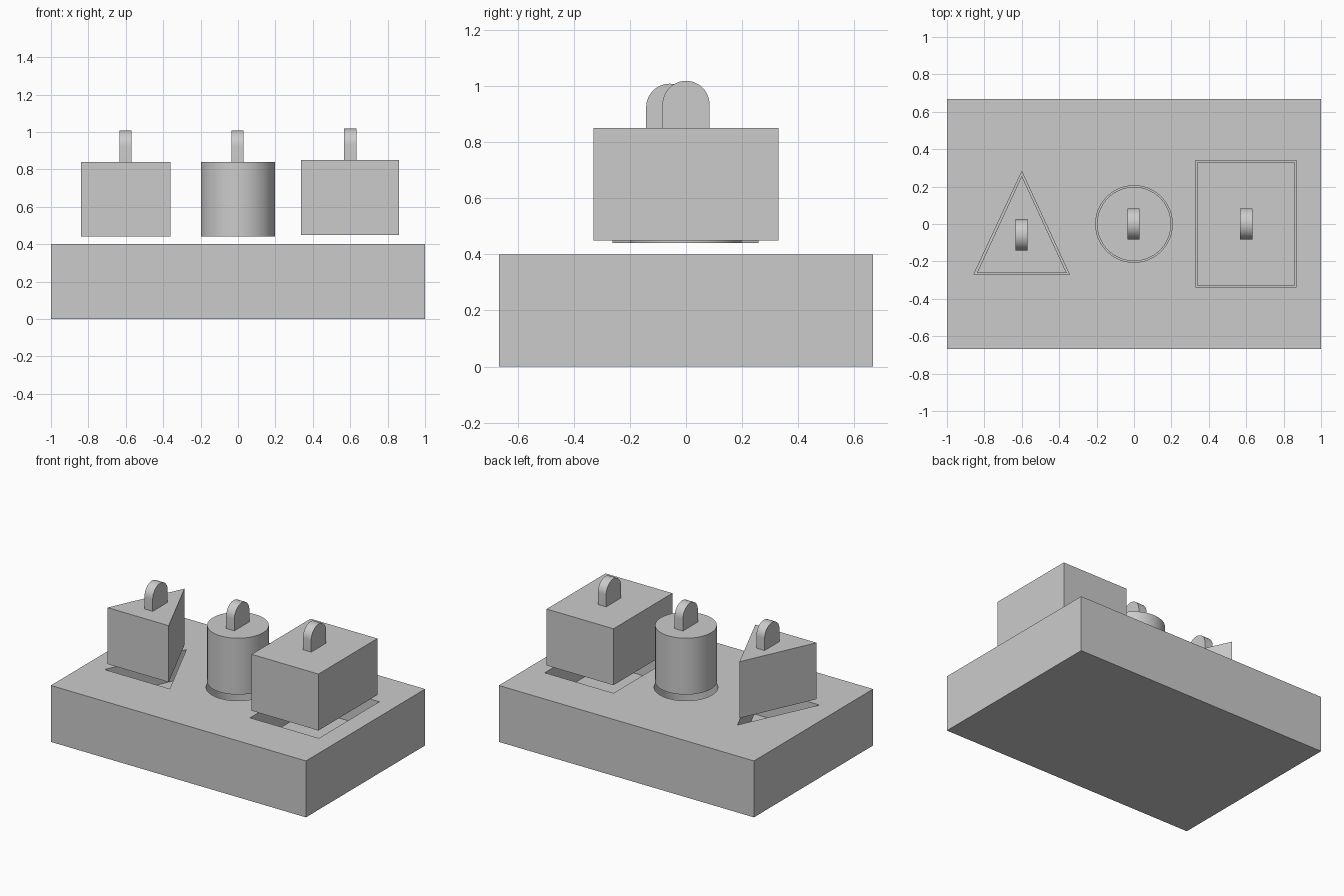
import bpy, bmesh
from math import sin, cos, pi
from mathutils import Matrix

if "Cube" in bpy.data.objects:
    bpy.data.objects.remove(bpy.data.objects["Cube"])


def prism(name, pts, depth, matrix):
    """Extrude a closed 2D profile along its local z, then place it."""
    bm = bmesh.new()
    face = bm.faces.new([bm.verts.new((x, y, 0)) for x, y in pts])
    ext = bmesh.ops.extrude_face_region(bm, geom=[face])
    verts = [g for g in ext["geom"] if isinstance(g, bmesh.types.BMVert)]
    bmesh.ops.translate(bm, vec=(0, 0, depth), verts=verts)
    bmesh.ops.recalc_face_normals(bm, faces=bm.faces)
    bm.transform(matrix)
    mesh = bpy.data.meshes.new(name)
    bm.to_mesh(mesh)
    bm.free()
    obj = bpy.data.objects.new(name, mesh)
    bpy.context.collection.objects.link(obj)
    return obj


def smooth(obj):
    bpy.ops.object.select_all(action='DESELECT')
    obj.select_set(True)
    bpy.context.view_layer.objects.active = obj
    bpy.ops.object.shade_smooth_by_angle(angle=pi / 6)


def rect(x0, x1, y0, y1):
    return [(x0, y0), (x1, y0), (x1, y1), (x0, y1)]


def circle(r, n=64):
    return [(r * cos(2 * pi * i / n), r * sin(2 * pi * i / n)) for i in range(n)]


def up(z):
    return Matrix.Translation((0, 0, z))


BASE_TOP, POCKET, HEIGHT = 0.4, 0.2, 0.4

# Board
base = prism("base_board", rect(-1, 1, -0.667, 0.667), BASE_TOP, up(0))

# name, block outline, pocket outline, block bottom z, knob centre x and y
shapes = [
    ("triangle", [(-0.84, -0.262), (-0.36, -0.262), (-0.6, 0.258)],
     [(-0.857, -0.271), (-0.345, -0.271), (-0.6, 0.28)], 0.44, -0.602, -0.058),
    ("round", circle(0.198), circle(0.205), 0.44, -0.002, 0.0),
    ("square", rect(0.338, 0.862, -0.33, 0.33),
     rect(0.33, 0.87, -0.336, 0.34), 0.45, 0.6, 0.0),
]

# Knob profile: straight sides with a half-round top
R, WIDTH, RISE, SINK = 0.084, 0.065, 0.084, 0.01
arch = [(-R, -SINK), (R, -SINK)]
arch += [(R * cos(pi * i / 24), RISE + R * sin(pi * i / 24)) for i in range(25)]
stand = Matrix(((0, 0, 1, 0), (1, 0, 0, 0), (0, 1, 0, 0), (0, 0, 0, 1)))

for name, outline, pocket, z, kx, ky in shapes:
    # Pocket cut into the board
    cutter = prism(name + "_pocket_cutter", pocket, POCKET + 0.1, up(BASE_TOP - POCKET))
    cutter.hide_render = True
    cutter.hide_set(True)
    mod = base.modifiers.new(name + "_pocket", 'BOOLEAN')
    mod.operation, mod.solver, mod.object = 'DIFFERENCE', 'EXACT', cutter

    # Block hovering above its pocket
    block = prism(name + "_block", outline, HEIGHT, up(z))

    # Grip knob on top
    knob = prism(name + "_knob", arch, WIDTH,
                 Matrix.Translation((kx - WIDTH / 2, ky, z + HEIGHT)) @ stand)
    for obj in (block, knob):
        smooth(obj)

# Apply the pockets, then shade the round one smoothly
bpy.context.view_layer.objects.active = base
for mod in list(base.modifiers):
    bpy.ops.object.modifier_apply(modifier=mod.name)
for name, *_ in shapes:
    bpy.data.objects.remove(bpy.data.objects[name + "_pocket_cutter"])
smooth(base)
